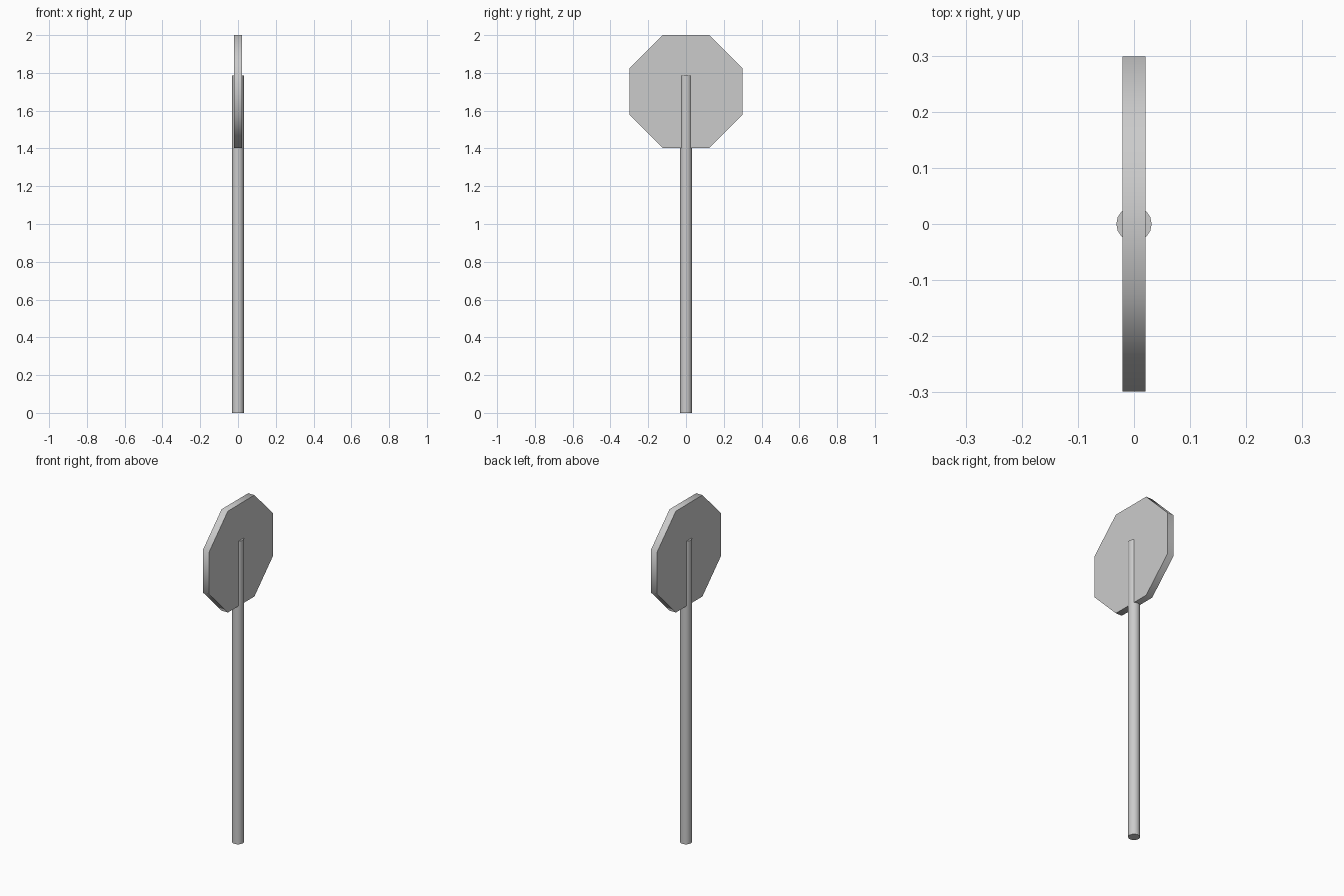
import bpy
from math import radians, cos, pi

if "Cube" in bpy.data.objects:
    bpy.data.objects.remove(bpy.data.objects["Cube"])


def cylinder(name, sides, radius, depth, centre, smooth_angle, spin=0.0, along_x=False):
    bpy.ops.mesh.primitive_cylinder_add(vertices=sides, radius=radius, depth=depth)
    ob = bpy.context.object
    ob.name = name
    # Spin about its own axis first, then tip the axis onto x if asked
    ob.rotation_euler = (0, 0, spin)
    bpy.ops.object.transform_apply(location=False, rotation=True, scale=False)
    if along_x:
        ob.rotation_euler = (0, radians(90), 0)
        bpy.ops.object.transform_apply(location=False, rotation=True, scale=False)
    ob.location = centre
    bpy.ops.object.shade_smooth_by_angle(angle=radians(smooth_angle))
    return ob


# Round post, showing as a half-round rib on both faces of the plate
POST_TOP = 1.785
cylinder("post", 16, 0.0315, POST_TOP, (0, 0, POST_TOP / 2), 40)

# Octagonal plate with a softly shaded rim and flat faces
APOTHEM = 0.2985
cylinder("sign_plate", 8, APOTHEM / cos(pi / 8), 0.041, (0, 0, 2 - APOTHEM), 50,
         spin=pi / 8, along_x=True)
